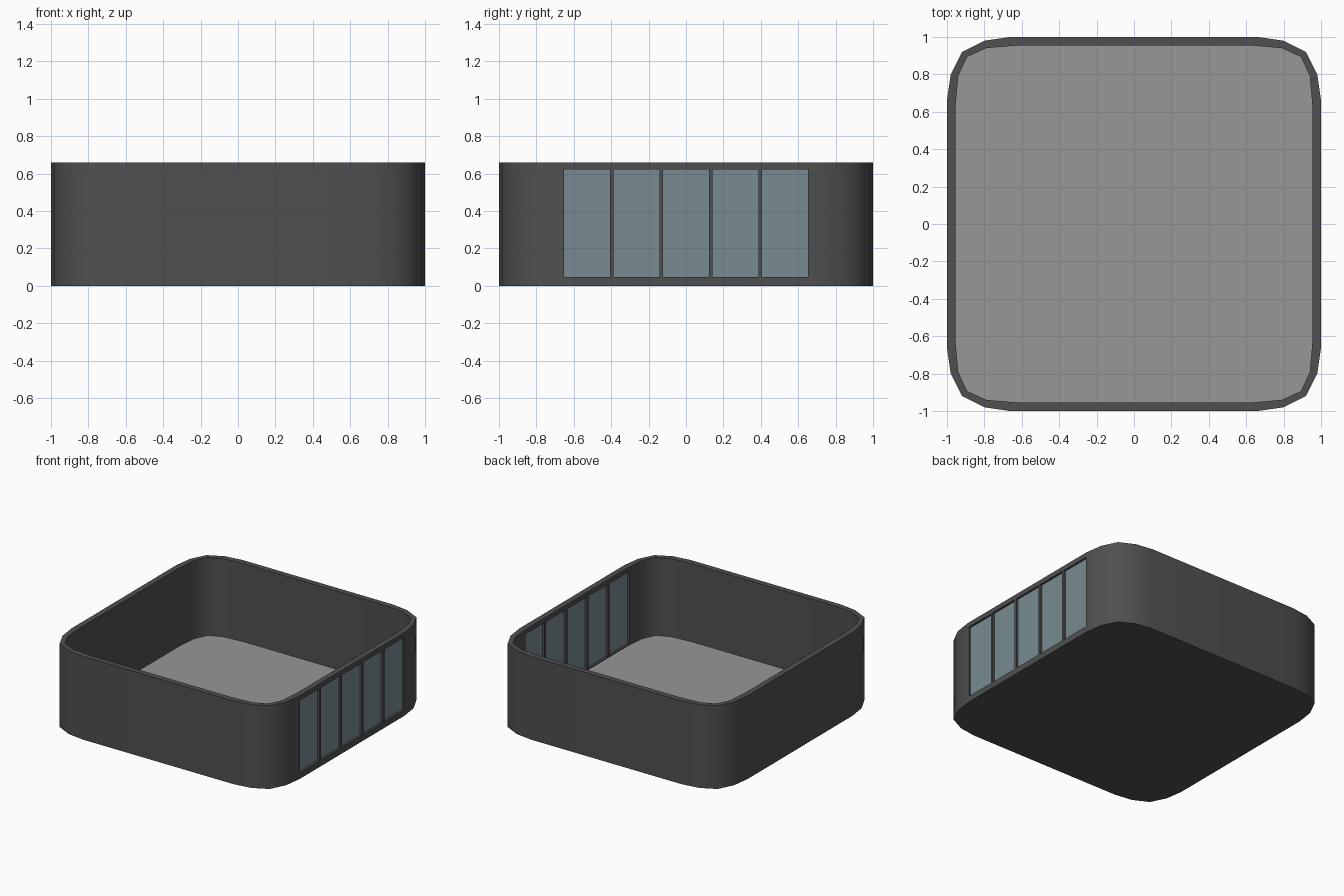
import bpy, bmesh, math

if "Cube" in bpy.data.objects:
    bpy.data.objects.remove(bpy.data.objects["Cube"])

H = 0.66        # wall height
FLOOR_Z = 0.04


def material(name, rgb):
    m = bpy.data.materials.new(name)
    m.diffuse_color = (*rgb, 1)
    m.use_nodes = True
    m.node_tree.nodes["Principled BSDF"].inputs["Base Color"].default_value = m.diffuse_color
    return m


def ring(quarter):
    """Mirror a quarter outline (from +x side to +y side) into a full loop."""
    pts = []
    for sx, sy in ((1, 1), (-1, 1), (-1, -1), (1, -1)):
        q = quarter if sx * sy > 0 else quarter[::-1]
        pts += [(sx * x, sy * y) for x, y in q]
    return pts


def finish(name, bm, mat=None):
    bmesh.ops.recalc_face_normals(bm, faces=bm.faces[:])
    mesh = bpy.data.meshes.new(name)
    bm.to_mesh(mesh)
    bm.free()
    obj = bpy.data.objects.new(name, mesh)
    bpy.context.collection.objects.link(obj)
    if mat:
        mesh.materials.append(mat)
    return obj


def panes(name, x0, x1, mat=None):
    """Five upright boxes in the right wall, evenly spaced."""
    bm = bmesh.new()
    pitch, width, z0, z1 = 0.265, 0.246, 0.048, 0.622
    for i in range(-2, 3):
        vs = bmesh.ops.create_cube(bm, size=1)["verts"]
        bmesh.ops.scale(bm, vec=(x1 - x0, width, z1 - z0), verts=vs)
        bmesh.ops.translate(bm, vec=((x0 + x1) / 2, i * pitch, (z0 + z1) / 2), verts=vs)
    return finish(name, bm, mat)


dark = material("dark_shell", (0.08, 0.08, 0.08))
pale = material("pale_floor", (0.31, 0.31, 0.31))
blue = material("window_glass", (0.19, 0.26, 0.285))

outer = ring([(1, 0.66), (0.98, 0.8), (0.92, 0.92), (0.8, 0.98), (0.66, 1)])
inner = ring([(0.955, 0.62), (0.94, 0.79), (0.893, 0.893), (0.79, 0.94), (0.62, 0.955)])

# Open-topped shell: outside wall, rim, inside wall, closed underside
bm = bmesh.new()
loops = [[bm.verts.new((x, y, z)) for x, y in pts]
         for pts, z in ((outer, 0), (outer, H), (inner, H), (inner, FLOOR_Z - 0.01))]
n = len(outer)
for a, b in zip(loops, loops[1:]):
    for i in range(n):
        j = (i + 1) % n
        bm.faces.new((a[i], a[j], b[j], b[i]))
bm.faces.new(loops[0][::-1])
bm.faces.new(loops[-1])
shell = finish("shell", bm, dark)

# Window openings through the right wall
cutter = panes("window_cutter", 0.9, 1.1, dark)
cutter.hide_render = True
mod = shell.modifiers.new("windows", "BOOLEAN")
mod.operation = "DIFFERENCE"
mod.solver = "EXACT"
mod.object = cutter
bpy.context.view_layer.objects.active = shell
shell.select_set(True)
bpy.ops.object.modifier_apply(modifier=mod.name)
bpy.data.objects.remove(cutter)
bpy.ops.object.shade_smooth_by_angle(angle=math.radians(42))

# Pale floor slab
bm = bmesh.new()
face = bm.faces.new([bm.verts.new((x, y, FLOOR_Z - 0.01)) for x, y in inner])
top = bmesh.ops.extrude_face_region(bm, geom=[face])["geom"]
bmesh.ops.translate(bm, vec=(0, 0, 0.01), verts=[v for v in top if isinstance(v, bmesh.types.BMVert)])
finish("floor", bm, pale)

# Glass panes set into the openings
panes("window_panes", 0.972, 0.984, blue)
